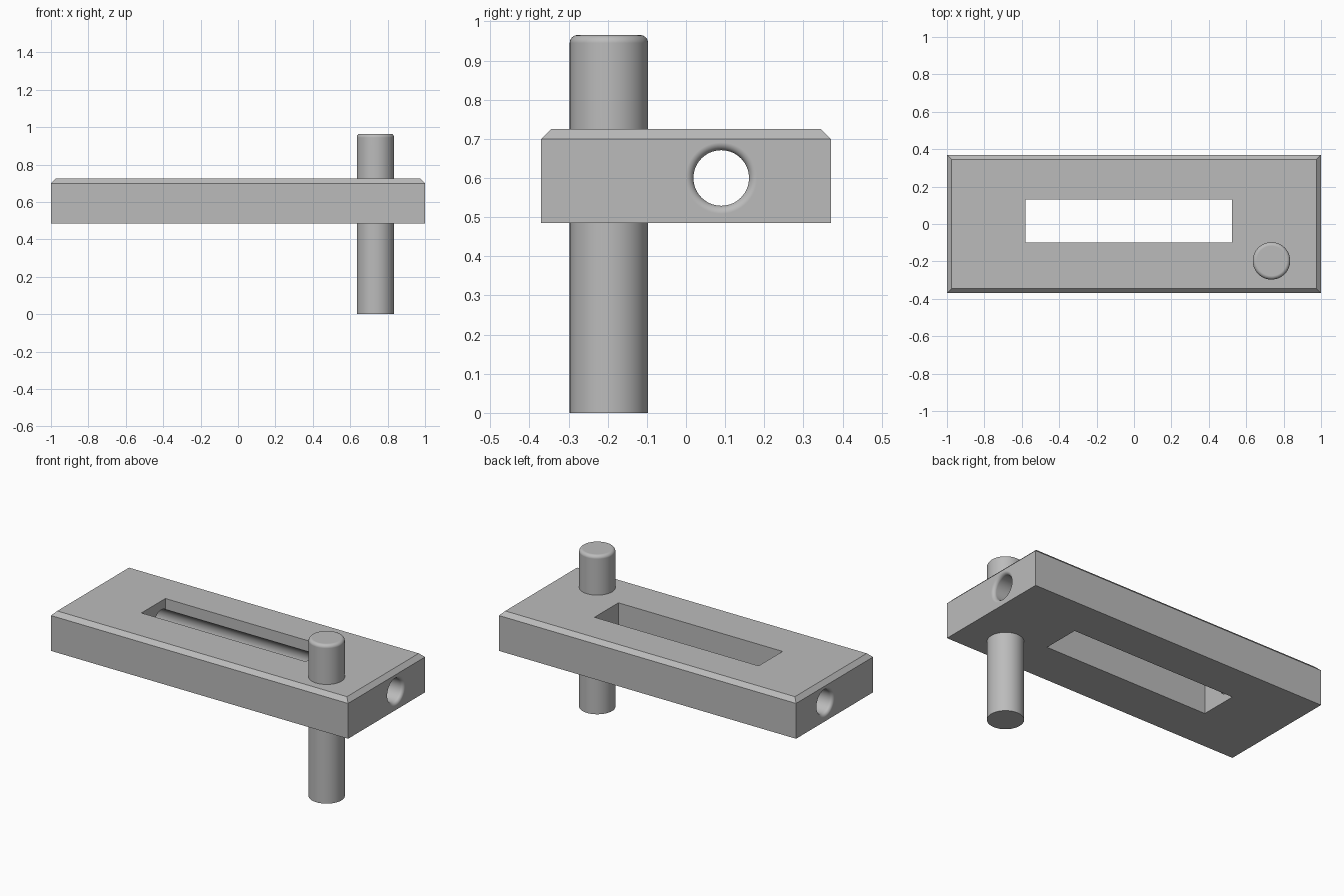
import bpy
import bmesh
from math import sin, cos, pi, radians
from mathutils import Matrix, Vector

cube = bpy.data.objects.get("Cube")
if cube:
    bpy.data.objects.remove(cube, do_unlink=True)

grey = bpy.data.materials.new("plain grey")
grey.use_nodes = True
grey.diffuse_color = (0.5, 0.5, 0.5, 1)
grey.node_tree.nodes["Principled BSDF"].inputs["Base Color"].default_value = (0.5, 0.5, 0.5, 1)


def add_object(name, bm):
    bmesh.ops.recalc_face_normals(bm, faces=bm.faces)
    mesh = bpy.data.meshes.new(name)
    bm.to_mesh(mesh)
    bm.free()
    mesh.materials.append(grey)
    obj = bpy.data.objects.new(name, mesh)
    bpy.context.collection.objects.link(obj)
    return obj


def box(name, low, high):
    bm = bmesh.new()
    low, high = Vector(low), Vector(high)
    place = Matrix.Translation((low + high) / 2) @ Matrix.Diagonal((*(high - low), 1))
    bmesh.ops.create_cube(bm, size=1, matrix=place)
    return add_object(name, bm)


def lathe(name, profile, place, sides=64):
    """Turn (radius, height) points around the local z axis and cap both ends."""
    bm = bmesh.new()
    rings = [[bm.verts.new((r * cos(2 * pi * i / sides), r * sin(2 * pi * i / sides), h))
              for i in range(sides)] for r, h in profile]
    for a, b in zip(rings, rings[1:]):
        for i in range(sides):
            j = (i + 1) % sides
            bm.faces.new((a[i], a[j], b[j], b[i]))
    bm.faces.new(rings[0])
    bm.faces.new(rings[-1])
    bm.transform(place)
    return add_object(name, bm)


def smooth(obj):
    bpy.ops.object.select_all(action='DESELECT')
    obj.select_set(True)
    bpy.context.view_layer.objects.active = obj
    bpy.ops.object.shade_smooth_by_angle(angle=radians(25))
    obj.modifiers.new("flat_large_faces", 'WEIGHTED_NORMAL').keep_sharp = True


def cut(target, cutter):
    cutter.hide_render = True
    mod = target.modifiers.new("cut", 'BOOLEAN')
    mod.operation = 'DIFFERENCE'
    mod.solver = 'EXACT'
    mod.object = cutter
    bpy.context.view_layer.objects.active = target
    bpy.ops.object.modifier_apply(modifier=mod.name)
    bpy.data.objects.remove(cutter, do_unlink=True)


# Plate with chamfered top edges
plate = box("plate", (-1, -0.37, 0.485), (1, 0.37, 0.725))
bm = bmesh.new()
bm.from_mesh(plate.data)
top_edges = [e for e in bm.edges if all(v.co.z > 0.7 for v in e.verts)]
bmesh.ops.bevel(bm, geom=top_edges, offset=0.025, segments=1, affect='EDGES')
bm.to_mesh(plate.data)
bm.free()

# Slot through the plate
cut(plate, box("slot_cutter", (-0.58, -0.1, 0.4), (0.525, 0.13, 0.8)))

# Lengthwise bore with rounded mouths, grazing the back wall of the slot
bore, lip, steps = 0.071, 0.02, 8
mouth = [(bore + lip * (1 - cos(t)), 1 - lip + lip * sin(t))
         for t in (pi / 2 * k / steps for k in range(steps + 1))]
mouth.append((bore + lip, 1.1))
profile = [(r, -h) for r, h in reversed(mouth)] + mouth
along_x = Matrix.Translation((0, 0.09, 0.6)) @ Matrix.Rotation(pi / 2, 4, 'Y')
cut(plate, lathe("bore_cutter", profile, along_x))
smooth(plate)

# Upright post with a rounded top edge
radius, height, edge = 0.1, 0.965, 0.02
rounded = [(radius - edge * (1 - cos(t)), height - edge + edge * sin(t))
           for t in (pi / 2 * k / steps for k in range(steps + 1))]
post = lathe("post", [(radius, 0)] + rounded, Matrix.Translation((0.735, -0.197, 0)))
smooth(post)
